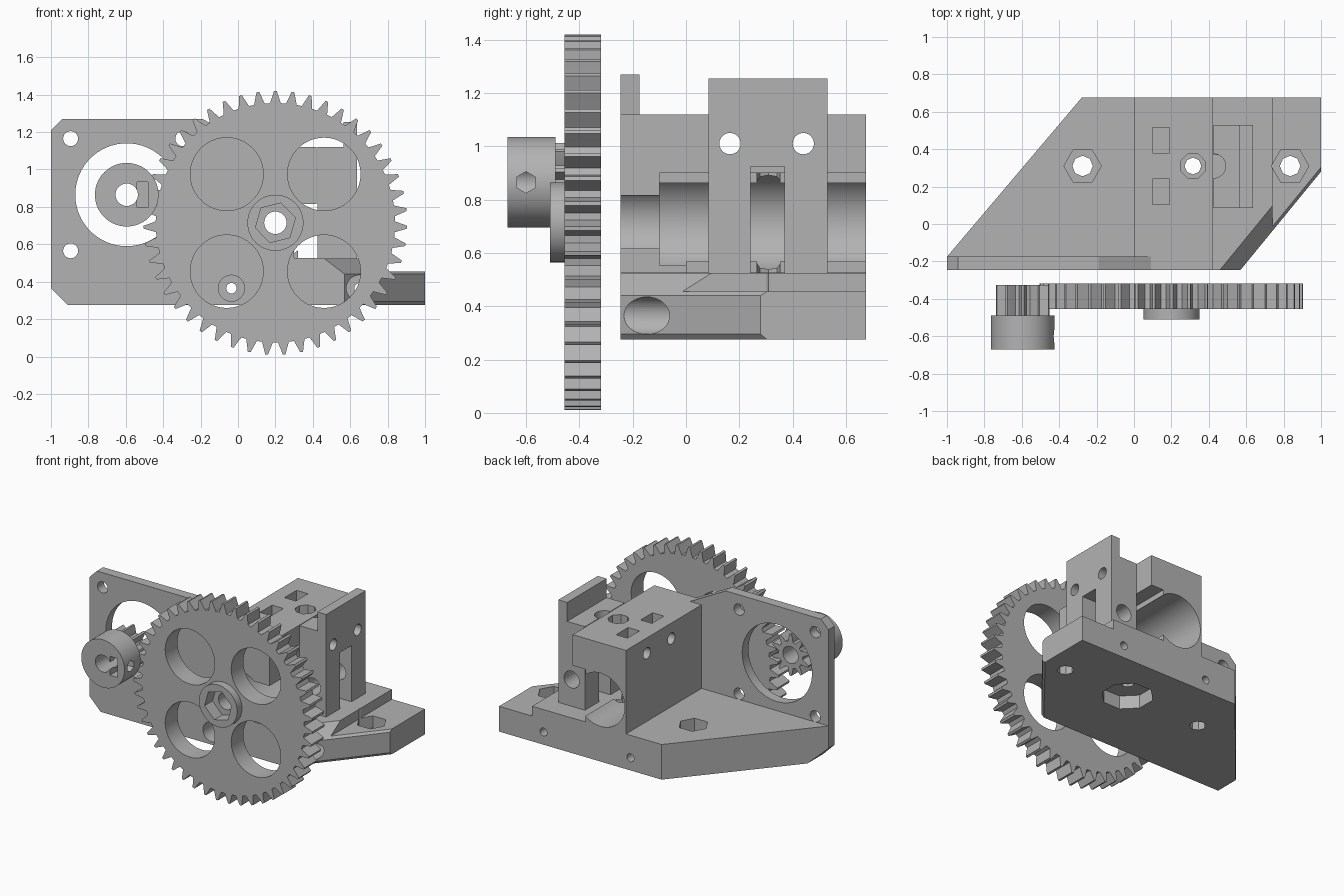
import bpy, bmesh, math
from mathutils import Vector

if "Cube" in bpy.data.objects:
    bpy.data.objects.remove(bpy.data.objects["Cube"])

grey = bpy.data.materials.new("plastic_grey")
grey.use_nodes = True
grey.diffuse_color = (0.45, 0.45, 0.45, 1)
grey.node_tree.nodes["Principled BSDF"].inputs["Base Color"].default_value = (0.45, 0.45, 0.45, 1)


def prism(name, pts, axis, a, b):
    """Extrude a 2D outline along an axis from a to b."""
    place = {"x": lambda u, v, w: (w, u, v),
             "y": lambda u, v, w: (u, w, v),
             "z": lambda u, v, w: (u, v, w)}[axis]
    bm = bmesh.new()
    low = [bm.verts.new(place(u, v, a)) for u, v in pts]
    high = [bm.verts.new(place(u, v, b)) for u, v in pts]
    bm.faces.new(low)
    bm.faces.new(high)
    for i in range(len(pts)):
        j = (i + 1) % len(pts)
        bm.faces.new((low[i], low[j], high[j], high[i]))
    bmesh.ops.recalc_face_normals(bm, faces=bm.faces)
    mesh = bpy.data.meshes.new(name)
    bm.to_mesh(mesh)
    bm.free()
    ob = bpy.data.objects.new(name, mesh)
    bpy.context.collection.objects.link(ob)
    return ob


def box(x0, x1, y0, y1, z0, z1, name="box"):
    return prism(name, [(x0, y0), (x1, y0), (x1, y1), (x0, y1)], "z", z0, z1)


def rod(u, v, r, axis, a, b, sides=48, turn=0.0, name="rod"):
    pts = [(u + r * math.cos(math.tau * i / sides + turn),
            v + r * math.sin(math.tau * i / sides + turn)) for i in range(sides)]
    return prism(name, pts, axis, a, b)


def combine(ob, others, operation):
    for other in others:
        mod = ob.modifiers.new("boolean", "BOOLEAN")
        mod.operation, mod.solver, mod.object = operation, "EXACT", other
        bpy.context.view_layer.objects.active = ob
        bpy.ops.object.modifier_apply(modifier=mod.name)
        bpy.data.objects.remove(other)


def slice_off(ob, p, q, r):
    """Trim a convex part by the plane through three points."""
    p, q, r = Vector(p), Vector(q), Vector(r)
    n = (q - p).cross(r - p).normalized()
    if n.dot(Vector((0.2, 0.2, 0.4)) - p) > 0:
        n = -n
    bm = bmesh.new()
    bm.from_mesh(ob.data)
    cut = bmesh.ops.bisect_plane(bm, geom=bm.verts[:] + bm.edges[:] + bm.faces[:],
                                 plane_co=p, plane_no=n, clear_outer=True)
    edges = [e for e in cut["geom_cut"] if isinstance(e, bmesh.types.BMEdge)]
    bmesh.ops.edgeloop_fill(bm, edges=edges)
    bmesh.ops.recalc_face_normals(bm, faces=bm.faces)
    bm.to_mesh(ob.data)
    bm.free()


def gear(name, x, z, teeth, root, tip, y0, y1):
    mid = (root + tip) / 2
    shape = ((-.34, root), (-.2, mid), (-.08, tip), (.08, tip), (.2, mid), (.34, root))
    pts = []
    for i in range(teeth):
        for f, r in shape:
            t = math.pi / 2 - math.tau * (i + f) / teeth
            pts.append((x + r * math.cos(t), z + r * math.sin(t)))
    return prism(name, pts, "y", y0, y1)


FRONT, BACK = -.245, .675
AX, AZ = .2, .715        # main shaft
MX, MZ = -.595, .865     # motor shaft

# Base slab with chamfered edges and a lower right flange
body = prism("extruder_body", [(-1, FRONT), (.57, FRONT), (1, .28), (1, BACK),
                               (-.28, BACK), (-1, -.175)], "z", .275, .525)
slice_off(body, (.57, FRONT, .44), (1, .28, .44), (.46, FRONT, .525))
slice_off(body, (.57, FRONT, .295), (1, .28, .295), (.55, FRONT, .275))
slice_off(body, (-1, 0, .365), (-1, 1, .365), (-.91, 0, .275))
combine(body, [box(.74, 1.1, -.4, .8, .455, .6)], "DIFFERENCE")

# Motor plate and bearing block
plate = prism("plate", [(-.91, .275), (.2, .275), (.2, 1.12), (.09, 1.12), (-.19, 1.27),
                        (-.94, 1.27), (-1, 1.21), (-1, .365)], "y", FRONT, -.175)
block = box(0, .42, FRONT, BACK, .4, 1.12)
combine(body, [plate, block], "UNION")

# Motor opening and its four screws
cuts = [rod(MX, MZ, .275, "y", -.4, -.1, 64)]
for sx in (-.3, .3):
    for sz in (-.3, .3):
        cuts.append(rod(MX + sx, MZ + sz, .04, "y", -.4, -.1, 24))

# Shaft bore and open right side of the block
cuts += [rod(AX, AZ, .19, "y", -.1, .8, 64),
         rod(AX, AZ, .14, "y", -.4, 0),
         box(.32, .5, -.1, .8, .526, .9),
         box(.3, .5, -.4, 0, .526, .815)]

# Front mounting holes with counterbores
for x in (-.035, .65):
    cuts += [rod(x, .365, .07, "y", -.4, .1, 32), rod(x, .365, .028, "y", 0, .8, 24)]

# Nut traps in the base
for x, floor in ((-.275, .4), (.835, .37)):
    cuts += [rod(x, .31, .1, "z", floor, .52 + .1, 6), rod(x, .31, .055, "z", .2, .5, 8)]

# Filament path, top nut seat and bottom socket
cuts += [rod(.315, .31, .045, "z", .2, 1.3, 8), rod(.315, .31, .07, "z", 1.05, 1.3, 8, .39),
         rod(.315, .31, .17, "z", .2, .37, 8, .39)]

# Tension screws with nut slots
for y in (.165, .44):
    cuts.append(rod(y, 1.01, .04, "x", -.1, .5, 24))
for y in (.105, .38):
    cuts.append(box(.1, .19, y, y + .135, .95, 1.3))
combine(body, cuts, "DIFFERENCE")

# Idler arm pressing against the block
idler = prism("idler_arm", [(.425, .525), (.635, .525), (.635, 1.255), (.565, 1.255),
                            (.565, 1.12), (.425, 1.12)], "y", .085, .53)
cuts = [box(.3, .8, .242, .37, .5, .925), rod(.53, AZ, .06, "y", 0, .7, 32),
        rod(.425, .31, .065, "z", .8, 1.2, 32)]
cuts += [rod(y, 1.01, .04, "x", .3, .8, 24) for y in (.165, .44)]
combine(idler, cuts, "DIFFERENCE")

# Large gear with hub, bolt seat and four lightening holes
large = gear("large_gear", AX, AZ, 47, .64, .705, -.455, -.318)
combine(large, [rod(AX, AZ, .15, "y", -.51, -.4)], "UNION")
cuts = [rod(AX, AZ, .11, "y", -.6, -.42, 6, .25), rod(AX, AZ, .06, "y", -.6, -.2, 32)]
for sx in (-.26, .26):
    for sz in (-.26, .26):
        cuts.append(rod(AX + sx, AZ + sz, .195, "y", -.6, -.2, 64))
combine(large, cuts, "DIFFERENCE")

# Motor pinion with collar, grub screw hole and nut slot
small = gear("motor_pinion", MX, MZ, 10, .095, .148, -.5, -.325)
combine(small, [rod(MX, MZ, .17, "y", -.67, -.49, 64)], "UNION")
combine(small, [rod(MX, MZ, .06, "y", -.8, -.2, 32),
                box(-.54, -.48, -.8, -.55, .797, .932),
                rod(-.6, MZ, .04, "x", MX, -.3, 6, math.pi / 2)], "DIFFERENCE")

# Material and shading
bpy.ops.object.select_all(action="DESELECT")
for ob in (body, idler, large, small):
    ob.data.materials.clear()
    ob.data.materials.append(grey)
    ob.select_set(True)
bpy.context.view_layer.objects.active = body
bpy.ops.object.shade_smooth_by_angle(angle=math.radians(25))
